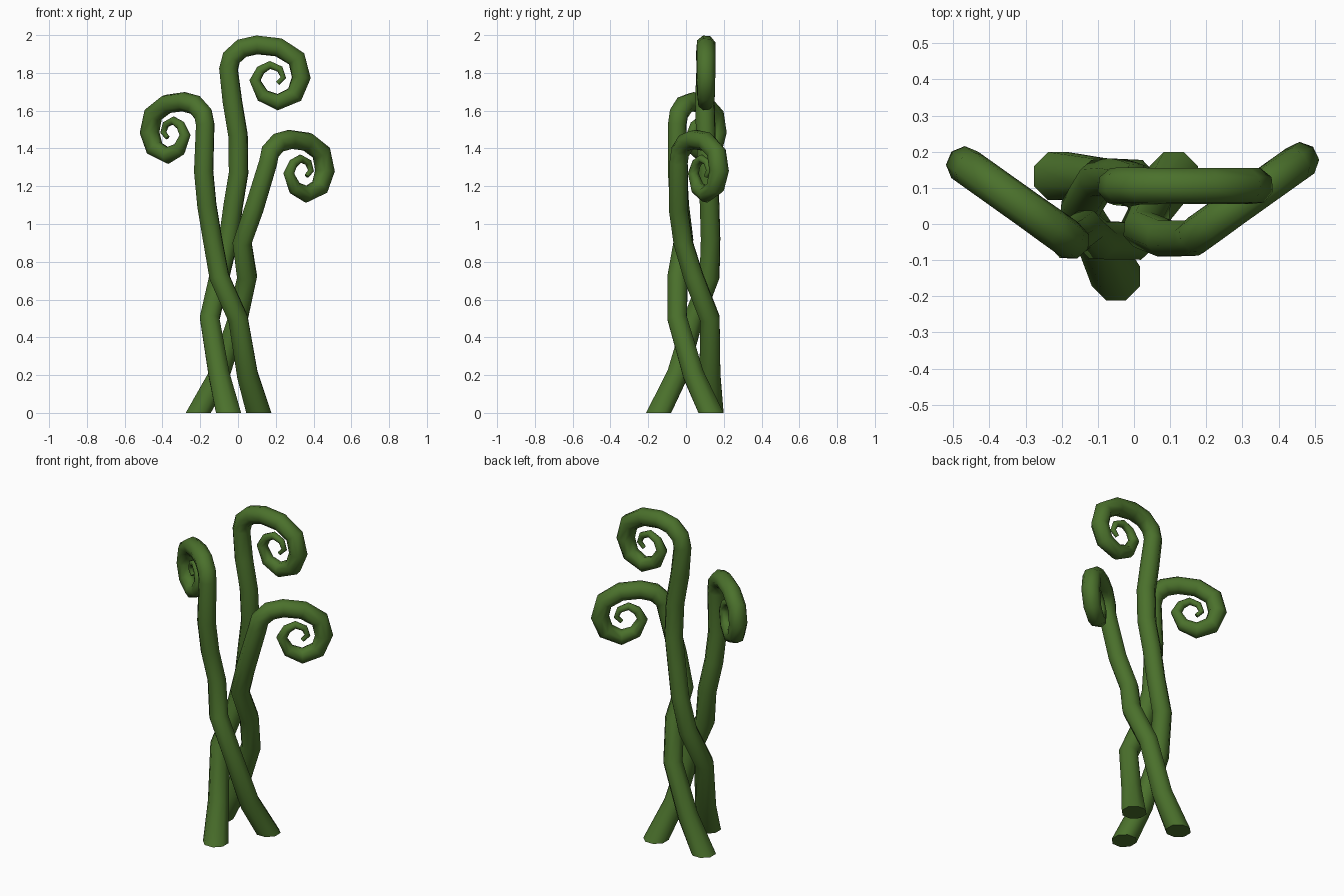
import bpy, bmesh, math
from mathutils import Vector

if "Cube" in bpy.data.objects:
    bpy.data.objects.remove(bpy.data.objects["Cube"])

SIDES = 8
green = bpy.data.materials.new("vine_green")
green.diffuse_color = (0.07, 0.165, 0.025, 1)
green.use_nodes = True
green.node_tree.nodes["Principled BSDF"].inputs["Base Color"].default_value = green.diffuse_color

# Fiddlehead curl around its centre: (along plane, height, tube radius)
CURL = [(-.25, .05, .052), (-.235, .11, .053), (-.18, .16, .053), (-.10, .178, .052),
        (.015, .165, .052), (.11, .105, .052), (.135, .005, .052), (.10, -.085, .049),
        (.01, -.125, .045), (-.07, -.09, .038), (-.11, -.01, .031), (-.08, .045, .026),
        (-.03, .072, .022), (.022, .05, .019), (.04, .005, .016), (.01, -.025, .012)]

# Shared braid of the lower stems: (height, turn in degrees, distance from axis, tube radius)
BRAID = [(0, 0, .185, .072), (.2, -30, .10, .06), (.5, -90, .10, .056), (.72, -150, .098, .056)]
AXIS = Vector((-.05, .04, 0))


def tube(name, path):
    """Sweep an eight-sided ring along (position, radius) points."""
    pts = [p for p, _ in path]
    bm = bmesh.new()
    normal = Vector((math.cos(math.pi / 8), math.sin(math.pi / 8), 0))
    last = Vector((0, 0, 1))
    rings = []
    for i, (p, r) in enumerate(path):
        if i == 0:
            t = Vector((0, 0, 1))
        elif i == len(path) - 1:
            t = (p - pts[i - 1]).normalized()
        else:
            t = ((p - pts[i - 1]).normalized() + (pts[i + 1] - p).normalized()).normalized()
        normal = last.rotation_difference(t) @ normal
        side = t.cross(normal)
        rings.append([bm.verts.new(p + r * (normal * math.cos(a) + side * math.sin(a)))
                      for a in (2 * math.pi * k / SIDES for k in range(SIDES))])
        last = t
    for a, b in zip(rings, rings[1:]):
        for k in range(SIDES):
            n = (k + 1) % SIDES
            bm.faces.new((a[k], a[n], b[n], b[k])).smooth = True
    bm.faces.new(rings[0][::-1])
    bm.faces.new(rings[-1])
    me = bpy.data.meshes.new(name)
    bm.to_mesh(me)
    bm.free()
    me.materials.append(green)
    ob = bpy.data.objects.new(name, me)
    bpy.context.collection.objects.link(ob)


def stem(name, start_angle, middle, centre, direction, scale):
    path = []
    for z, turn, dist, r in BRAID:
        a = math.radians(start_angle + turn)
        path.append((AXIS + Vector((dist * math.cos(a), dist * math.sin(a), z)), r))
    path += [(Vector(p), .054) for p in middle]
    d = Vector(direction).normalized()
    for u, h, r in CURL:
        path.append((Vector(centre) + d * u * scale + Vector((0, 0, h * scale)), r))
    tube(name, path)


# Tall stem, curling right
stem("tall_stem", -90,
     [(-.05, .13, .92), (-.025, .125, 1.1), (.003, .115, 1.27), (0, .105, 1.47), (-.03, .1, 1.65)],
     (.2, .105, 1.77), (1, 0, 0), 1)
# Left stem, curling left and back
stem("left_stem", 30,
     [(-.135, -.012, .92), (-.165, -.035, 1.1), (-.182, -.045, 1.28)],
     (-.365, .09, 1.48), (-.815, .58, 0), .94)
# Right stem, curling right and back
stem("right_stem", 150,
     [(.022, -.015, .9), (.085, -.04, 1.08)],
     (.355, .10, 1.277), (.815, .58, 0), .96)
